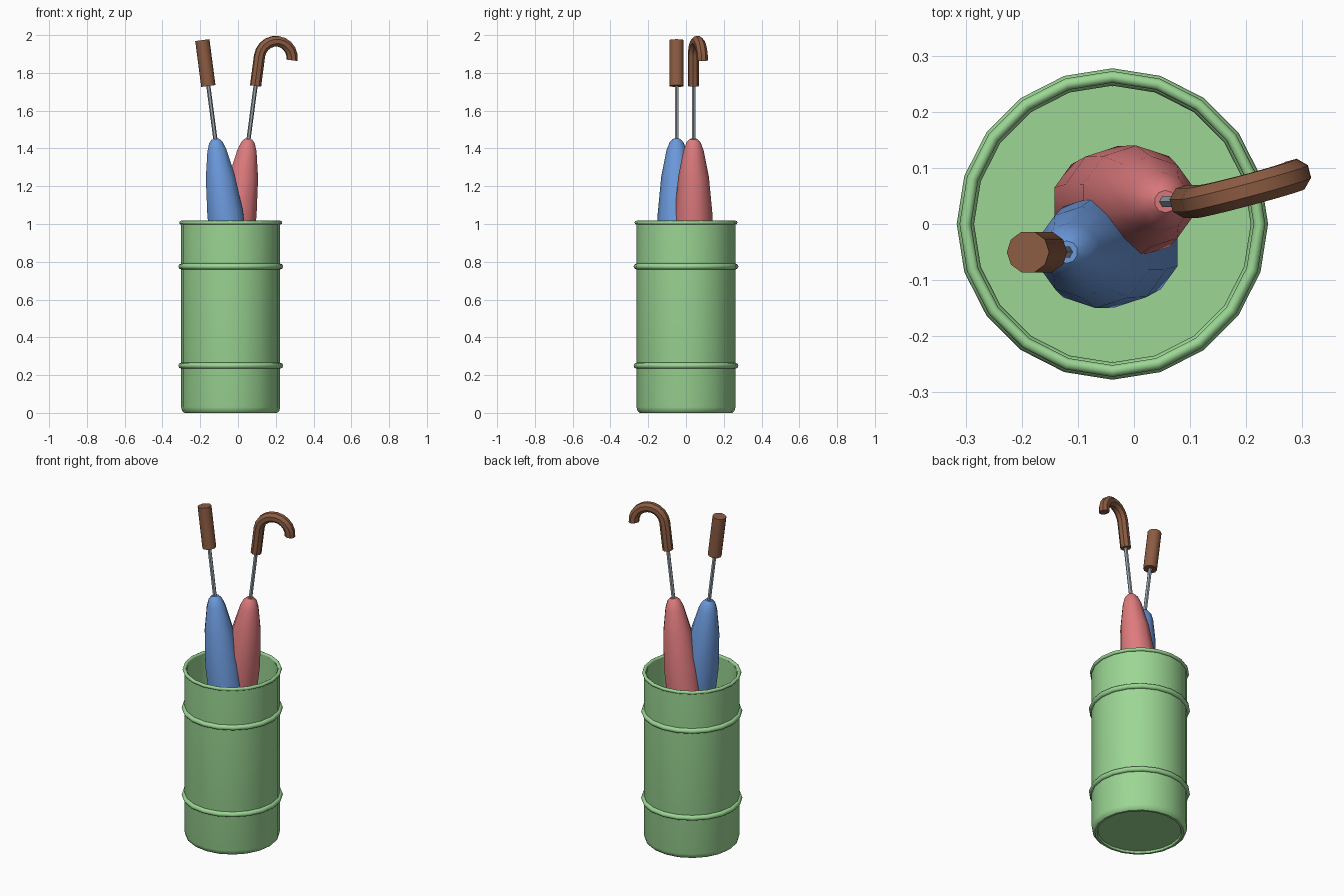
import bpy, bmesh, math
from mathutils import Matrix, Vector

if "Cube" in bpy.data.objects:
    bpy.data.objects.remove(bpy.data.objects["Cube"])


def material(name, srgb):
    m = bpy.data.materials.new(name)
    m.diffuse_color = [((c + 0.055) / 1.055) ** 2.4 for c in srgb] + [1]
    m.use_nodes = True
    m.node_tree.nodes["Principled BSDF"].inputs["Base Color"].default_value = m.diffuse_color
    return m


GREEN = material("green metal", (0.61, 0.84, 0.58))
RED = material("red cloth", (0.87, 0.48, 0.49))
BLUE = material("blue cloth", (0.42, 0.60, 0.86))
BROWN = material("brown wood", (0.55, 0.36, 0.26))
GREY = material("grey steel", (0.62, 0.66, 0.70))


def skin(name, rings, mat, matrix=Matrix(), caps=(True, True), closed=False, smooth=40):
    """Join rings of points into one surface."""
    bm = bmesh.new()
    vs = [[bm.verts.new(p) for p in ring] for ring in rings]
    n = len(vs[0])
    pairs = list(zip(vs, vs[1:])) + ([(vs[-1], vs[0])] if closed else [])
    for a, b in pairs:
        for i in range(n):
            j = (i + 1) % n
            bm.faces.new((a[i], a[j], b[j], b[i]))
    if caps[0]:
        bm.faces.new(vs[0][::-1])
    if caps[1]:
        bm.faces.new(vs[-1])
    me = bpy.data.meshes.new(name)
    bm.to_mesh(me)
    bm.free()
    me.materials.append(mat)
    ob = bpy.data.objects.new(name, me)
    ob.matrix_world = matrix
    bpy.context.collection.objects.link(ob)
    bpy.ops.object.select_all(action='DESELECT')
    ob.select_set(True)
    bpy.context.view_layer.objects.active = ob
    bpy.ops.object.shade_smooth_by_angle(angle=math.radians(smooth))
    return ob


def ring(r, z, n, start=0.0):
    return [Vector((r * math.cos(start + math.tau * i / n),
                    r * math.sin(start + math.tau * i / n), z)) for i in range(n)]


def lathe(name, profile, n, mat, matrix=Matrix(), start=0.0, **kw):
    return skin(name, [ring(r, z, n, start) for r, z in profile], mat, matrix, **kw)


# Barrel: outer shell with rounded foot and recessed base
can = Matrix.Translation((-0.0385, 0, 0))
lathe("barrel_shell", [(0.228, 0.012), (0.232, 0.0), (0.245, 0.0), (0.257, 0.01),
                       (0.262, 0.03), (0.262, 1.005)], 20, GREEN, can, caps=(True, False))

# Inner wall and floor, facing inward
lathe("barrel_lining", [(0.25, 1.008), (0.25, 0.03)], 18, GREEN, can, caps=(False, True))

# Rolled rim and two raised hoops
for name, z, minor in (("barrel_rim", 1.007, 0.0105), ("upper_hoop", 0.775, 0.0155),
                       ("lower_hoop", 0.25, 0.0155)):
    prof = [(0.262 + minor * math.cos(math.tau * k / 8),
             z + minor * math.sin(math.tau * k / 8)) for k in range(8)]
    lathe(name, prof, 20, GREEN, can, caps=(False, False), closed=True, smooth=60)


def umbrella(prefix, cloth, top, tilt):
    """Folded canopy, shaft and ferrule; the local origin is the canopy top."""
    m = Matrix.Translation(top) @ Matrix.Rotation(math.radians(tilt), 4, 'Y')
    profile = [(0.016, -1.33), (0.04, -1.2), (0.082, -0.92), (0.099, -0.65), (0.1, -0.4),
               (0.081, -0.2), (0.053, -0.06), (0.037, -0.018), (0.02, 0.0)]
    lathe(prefix + "_canopy", profile, 10, cloth, m, start=math.pi / 2)
    lathe(prefix + "_shaft", [(0.011, -0.02), (0.011, 0.3)], 6, GREY, m)
    lathe(prefix + "_ferrule", [(0.008, -1.42), (0.011, -1.32)], 6, GREY, m)
    return m


# Blue umbrella with straight grip
m = umbrella("blue_umbrella", BLUE, (-0.12, -0.05, 1.45), -7.5)
lathe("straight_handle", [(0.038, 0.283), (0.038, 0.528)], 10, BROWN, m)

# Red umbrella with hooked grip: straight stem then a half turn
m = umbrella("red_umbrella", RED, (0.056, 0.04, 1.45), 7.5)
R, BEND, TUBE = 0.09, 0.443, 0.03
rings = [ring(TUBE, 0.283, 8, math.pi / 8)]
for k in range(11):
    turn = (Matrix.Translation((R, 0, BEND)) @ Matrix.Rotation(math.pi * k / 10, 4, 'Y')
            @ Matrix.Translation((-R, 0, 0)))
    rings.append([turn @ p for p in ring(TUBE, 0, 8, math.pi / 8)])
skin("hooked_handle", rings, BROWN, m @ Matrix.Rotation(math.radians(15), 4, 'Z'))
